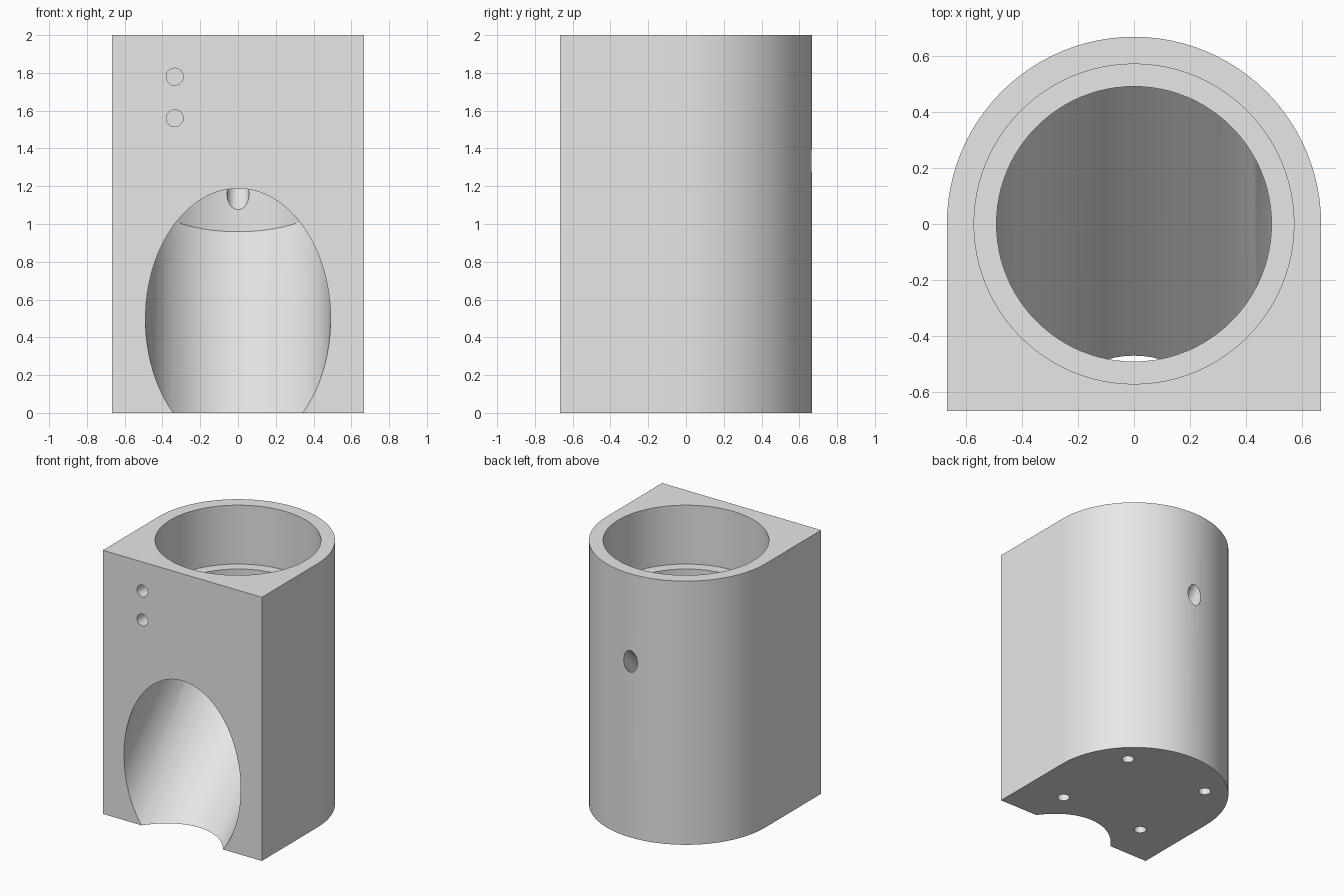
import bpy, bmesh, math
from mathutils import Vector

if "Cube" in bpy.data.objects:
    bpy.data.objects.remove(bpy.data.objects["Cube"])

SEG = 96
R_BODY, R_SEAT, R_TUBE = 0.667, 0.57, 0.49


def loft(name, rings):
    """Closed solid skinned through rings that share one point count."""
    bm = bmesh.new()
    loops = [[bm.verts.new(p) for p in ring] for ring in rings]
    n = len(loops[0])
    for a, b in zip(loops, loops[1:]):
        for i in range(n):
            j = (i + 1) % n
            bm.faces.new((a[i], a[j], b[j], b[i]))
    bm.faces.new(loops[0])
    bm.faces.new(loops[-1])
    bmesh.ops.recalc_face_normals(bm, faces=bm.faces)
    me = bpy.data.meshes.new(name)
    bm.to_mesh(me)
    bm.free()
    ob = bpy.data.objects.new(name, me)
    bpy.context.collection.objects.link(ob)
    return ob


def circle(r, n=SEG):
    return [(r * math.cos(2 * math.pi * i / n), r * math.sin(2 * math.pi * i / n))
            for i in range(n)]


def drill(name, start, end, r):
    """Round cutter running between two points."""
    start, end = Vector(start), Vector(end)
    q = (end - start).to_track_quat('Z', 'Y')
    return loft(name, [[p + q @ Vector((x, y, 0)) for x, y in circle(r, 32)]
                       for p in (start, end)])


# Body: square front, half-round back
outline = [(-R_BODY, -R_BODY), (R_BODY, -R_BODY)]
outline += [(R_BODY * math.cos(math.pi * i / 48), R_BODY * math.sin(math.pi * i / 48))
            for i in range(49)]
body = loft("tube_housing", [[(x, y, z) for x, y in outline] for z in (0, 2)])

# Elbow passage: wide seat, ledge, vertical tube, mitre, 45 degree chute out the front
mitre = [(x, y, 1.162 - math.tan(math.pi / 8) * y) for x, y in circle(R_TUBE)]
cutters = [loft("passage_cutter", [
    [(x, y, 2.1) for x, y in circle(R_SEAT)],
    [(x, y, 1.553) for x, y in circle(R_SEAT)],
    [(x, y, 1.553) for x, y in circle(R_TUBE)],
    mitre,
    [(x, y - 1.6, z - 1.6) for x, y, z in mitre],
])]

# Sloped hole through the back wall
cutters.append(drill("back_hole_cutter", (0, 0.3, 0.969), (0, 0.9, 1.569), 0.058))

# Two blind holes in the front face
for z in (1.56, 1.78):
    cutters.append(drill("front_hole_cutter", (-0.335, -0.8, z), (-0.335, -0.517, z), 0.045))

# Four blind holes in the base
for sx in (-1, 1):
    for sy in (-1, 1):
        x, y = 0.354 * sx, 0.354 * sy
        cutters.append(drill("base_hole_cutter", (x, y, -0.1), (x, y, 0.2), 0.043))

# Cut everything, then drop the cutters
bpy.context.view_layer.objects.active = body
for cutter in cutters:
    mod = body.modifiers.new("cut", 'BOOLEAN')
    mod.operation = 'DIFFERENCE'
    mod.solver = 'EXACT'
    mod.object = cutter
    bpy.ops.object.modifier_apply(modifier=mod.name)
    bpy.data.objects.remove(cutter)

# Plain grey finish, smooth walls with sharp rims
grey = bpy.data.materials.new("plain_grey")
grey.diffuse_color = (0.8, 0.8, 0.8, 1)
grey.use_nodes = True
grey.node_tree.nodes["Principled BSDF"].inputs["Base Color"].default_value = grey.diffuse_color
body.data.materials.clear()
body.data.materials.append(grey)
bpy.ops.object.select_all(action='DESELECT')
body.select_set(True)
bpy.ops.object.shade_smooth_by_angle(angle=math.radians(20))
